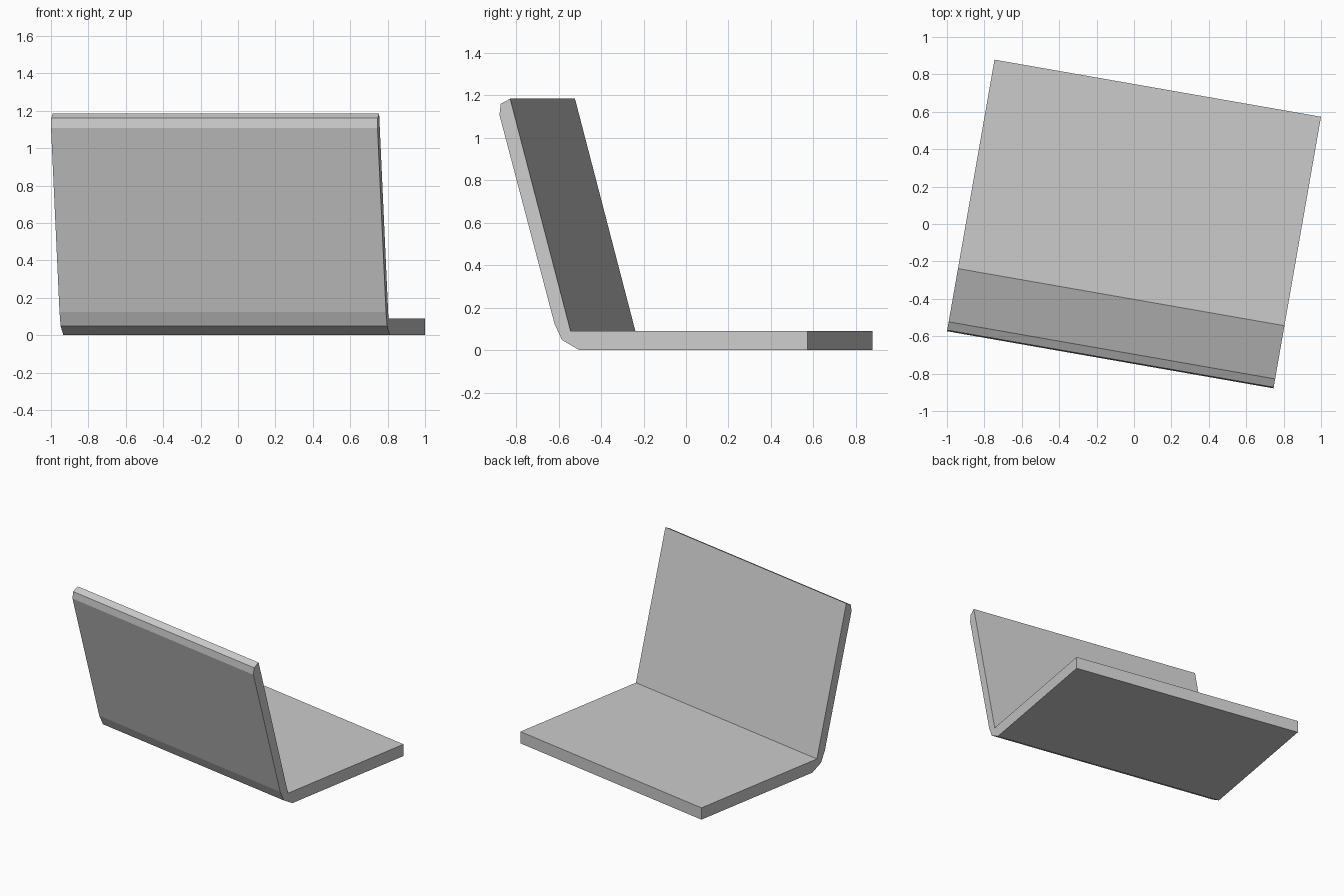
import bpy
import bmesh
from math import radians
from mathutils import Matrix

cube = bpy.data.objects.get("Cube")
if cube:
    bpy.data.objects.remove(cube, do_unlink=True)

HALF_WIDTH = 0.886
TURN = radians(-9.92)

# Side outline (depth, height): flat base, rounded heel, leaning back panel
OUTLINE = [
    (0.737, 0.0), (-0.354, 0.0), (-0.438, 0.048), (-0.474, 0.125),
    (-0.737, 1.108), (-0.731, 1.16), (-0.686, 1.185),
    (-0.397, 0.09), (0.737, 0.09),
]


def make_material(name, value):
    mat = bpy.data.materials.new(name)
    mat.use_nodes = True
    colour = (value, value, value, 1.0)
    mat.diffuse_color = colour
    mat.node_tree.nodes["Principled BSDF"].inputs["Base Color"].default_value = colour
    return mat


def extrude_outline(name, outline, half_width, mat):
    bm = bmesh.new()
    face = bm.faces.new([bm.verts.new((-half_width, y, z)) for y, z in outline])
    result = bmesh.ops.extrude_face_region(bm, geom=[face])
    moved = [g for g in result["geom"] if isinstance(g, bmesh.types.BMVert)]
    bmesh.ops.translate(bm, verts=moved, vec=(2 * half_width, 0, 0))
    bmesh.ops.recalc_face_normals(bm, faces=bm.faces)
    bm.transform(Matrix.Rotation(TURN, 4, "Z"))
    mesh = bpy.data.meshes.new(name)
    bm.to_mesh(mesh)
    bm.free()
    mesh.materials.append(mat)
    obj = bpy.data.objects.new(name, mesh)
    bpy.context.collection.objects.link(obj)
    return obj


# One bent panel: base and back in a single piece
extrude_outline("bent_panel", OUTLINE, HALF_WIDTH, make_material("light grey", 0.6))
